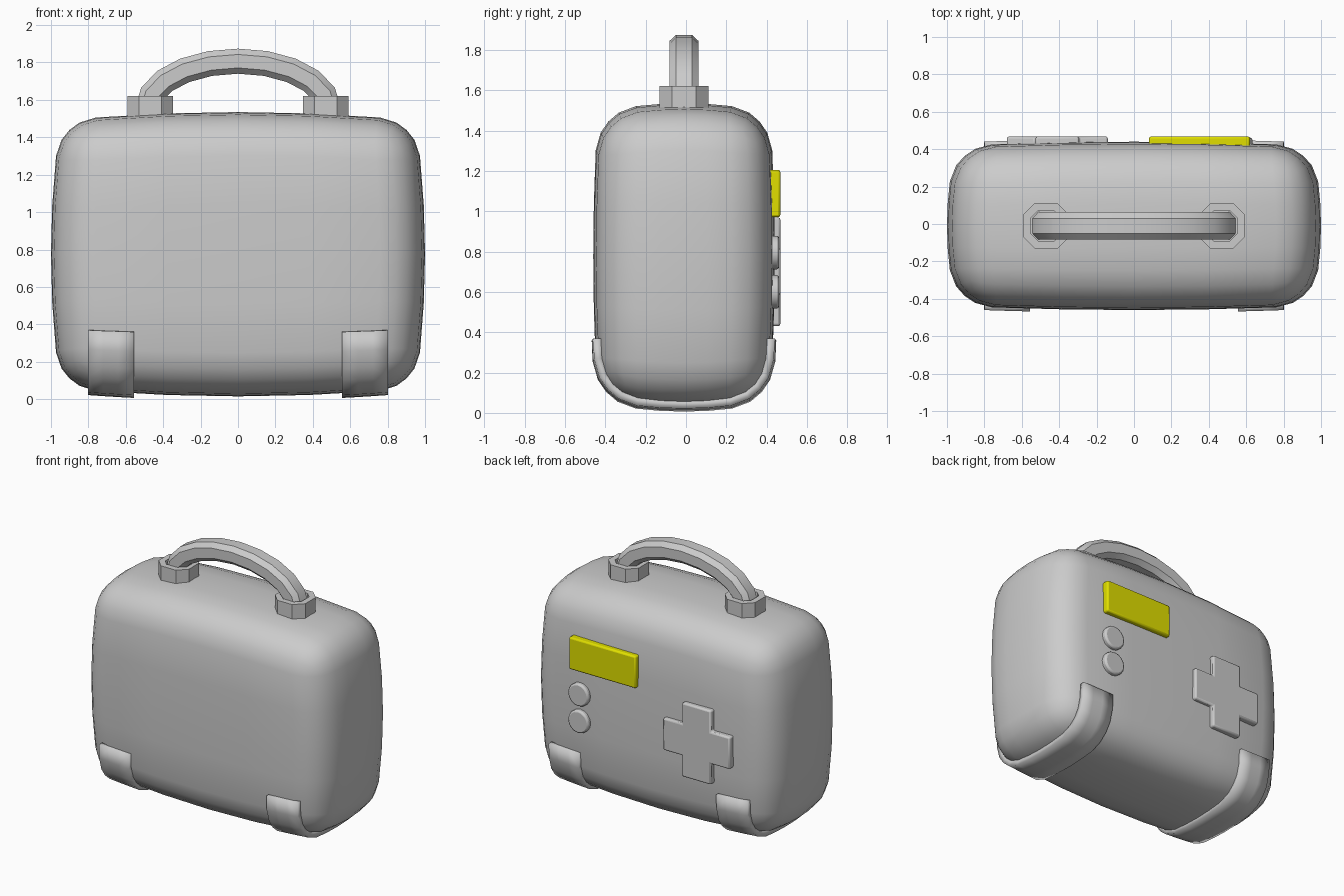
import bpy, bmesh
from math import sin, cos, pi, atan2
from mathutils import Vector

if "Cube" in bpy.data.objects:
    bpy.data.objects.remove(bpy.data.objects["Cube"])

H = Vector((1.0, 0.45, 0.76))      # body half sizes
C = Vector((0, -0.01, 0.775))      # body centre
R = 0.2                            # corner radius


def finish(bm, name, bevel=0, segments=2, angle=30, solidify=0):
    bmesh.ops.recalc_face_normals(bm, faces=bm.faces)
    me = bpy.data.meshes.new(name)
    bm.to_mesh(me)
    bm.free()
    ob = bpy.data.objects.new(name, me)
    bpy.context.collection.objects.link(ob)
    bpy.ops.object.select_all(action='DESELECT')
    ob.select_set(True)
    bpy.context.view_layer.objects.active = ob
    bpy.ops.object.shade_smooth_by_angle(angle=angle * pi / 180)
    if solidify:
        m = ob.modifiers.new("Thickness", 'SOLIDIFY')
        m.thickness, m.offset = solidify, 0
    if bevel:
        m = ob.modifiers.new("Bevel", 'BEVEL')
        m.width, m.segments, m.limit_method = bevel, segments, 'ANGLE'
    return ob


def bulge(p):
    """Make each side of the rounded box swell gently outwards."""
    x, y, z = (p[i] / H[i] for i in range(3))
    return Vector((p.x * (1 - 0.05 * (y * y + z * z)),
                   p.y * (1 - 0.05 * (x * x + z * z)),
                   p.z * (1 - 0.06 * (x * x + y * y))))


def prism(outline, name, y0, y1, bevel=0.012):
    """Extrude an (x, z) outline along y."""
    bm = bmesh.new()
    f = bm.faces.new([bm.verts.new((x, y0, z)) for x, z in outline])
    ext = bmesh.ops.extrude_face_region(bm, geom=[f])
    vs = [v for v in ext['geom'] if isinstance(v, bmesh.types.BMVert)]
    bmesh.ops.translate(bm, verts=vs, vec=(0, y1 - y0, 0))
    return finish(bm, name, bevel)


# Body: sliced box, rounded corners, bulging sides
bm = bmesh.new()
bmesh.ops.create_cube(bm, size=2)
bmesh.ops.scale(bm, vec=H, verts=bm.verts)
for axis in range(3):
    n = Vector((0, 0, 0))
    n[axis] = 1
    flat = H[axis] - R
    for t in (0, flat / 2, flat, flat + R / 2):
        for s in ((1, -1) if t else (1,)):
            bmesh.ops.bisect_plane(bm, geom=bm.verts[:] + bm.edges[:] + bm.faces[:],
                                   plane_co=n * t * s, plane_no=n)
for v in bm.verts:
    inner = Vector([max(-(H[i] - R), min(H[i] - R, v.co[i])) for i in range(3)])
    v.co = C + bulge(inner + (v.co - inner).normalized() * R)
finish(bm, "body", angle=80)

# Bottom straps wrapping under the body
half = [(-H.y, -0.45)]
for a in (0, atan2(1, 2), pi / 4, atan2(2, 1), pi / 2):
    half.append((-(H.y - R) - R * cos(a), -(H.z - R) - R * sin(a)))
half.append((-0.125, -H.z))
section = half + [(0, -H.z)] + [(-y, z) for y, z in reversed(half)]
for side, label in ((-1, "left"), (1, "right")):
    bm = bmesh.new()
    rows = []
    for x in (0.555, 0.64, 0.72, 0.80):
        row = []
        for y, z in section:
            p = bulge(Vector((x, y, z)))
            row.append(bm.verts.new(C + Vector((side * x, p.y, p.z))))
        rows.append(row)
    for a, b in zip(rows, rows[1:]):
        for i in range(len(a) - 1):
            bm.faces.new((a[i], a[i + 1], b[i + 1], b[i]))
    finish(bm, label + "_strap", angle=40, solidify=0.045)

# Handle: octagonal section swept along an elliptical arch
bm = bmesh.new()
ring = [(0.04, 0.067), (0.073, 0.036), (0.073, -0.036), (0.04, -0.067),
        (-0.04, -0.067), (-0.073, -0.036), (-0.073, 0.036), (-0.04, 0.067)]
N = 10
loops = []
for k in range(N + 1):
    a = pi * k / N
    centre = Vector((0.485 * cos(a), -0.01, 1.55 + 0.257 * sin(a)))
    out = Vector((0.257 * cos(a), 0, 0.485 * sin(a))).normalized()
    loops.append([bm.verts.new(centre + out * r + Vector((0, y, 0))) for y, r in ring])
for a, b in zip(loops, loops[1:]):
    for i in range(8):
        j = (i + 1) % 8
        bm.faces.new((a[i], a[j], b[j], b[i]))
bm.faces.new(loops[0])
bm.faces.new(loops[-1])
finish(bm, "handle", angle=30)

# Handle sockets: chamfered cups
h, c = 0.122, 0.06
octagon = [(h, c), (c, h), (-c, h), (-h, c), (-h, -c), (-c, -h), (c, -h), (h, -c)]
for side, label in ((-1, "left"), (1, "right")):
    bm = bmesh.new()
    cx = side * 0.47
    f = bm.faces.new([bm.verts.new((cx + x, y - 0.01, 1.46)) for x, y in octagon])
    ext = bmesh.ops.extrude_face_region(bm, geom=[f])['geom']
    bmesh.ops.translate(bm, verts=[v for v in ext if isinstance(v, bmesh.types.BMVert)],
                        vec=(0, 0, 0.16))
    top = [g for g in ext if isinstance(g, bmesh.types.BMFace)]
    bmesh.ops.recalc_face_normals(bm, faces=bm.faces)
    bmesh.ops.inset_region(bm, faces=top, thickness=0.045)
    ext = bmesh.ops.extrude_face_region(bm, geom=top)['geom']
    bmesh.ops.translate(bm, verts=[v for v in ext if isinstance(v, bmesh.types.BMVert)],
                        vec=(0, 0, -0.04))
    bmesh.ops.delete(bm, geom=top, context='FACES_ONLY')
    finish(bm, label + "_handle_socket")

# Screen panel on the back
screen = prism([(0.08, 0.97), (0.62, 0.97), (0.62, 1.205), (0.08, 1.205)],
               "screen", 0.40, 0.468)
yellow = bpy.data.materials.new("yellow")
yellow.diffuse_color = (0.75, 0.74, 0.0, 1)
yellow.use_nodes = True
yellow.node_tree.nodes["Principled BSDF"].inputs["Base Color"].default_value = yellow.diffuse_color
screen.data.materials.append(yellow)

# Cross-shaped pad on the back
L, W = 0.27, 0.117
cross = [(W, W), (W, L), (-W, L), (-W, W), (-L, W), (-L, -W),
         (-W, -W), (-W, -L), (W, -L), (W, -W), (L, -W), (L, W)]
prism([(x - 0.41, z + 0.70) for x, z in cross], "cross_pad", 0.40, 0.468)

# Round buttons on the back
for z, label in ((0.795, "upper"), (0.6, "lower")):
    prism([(0.55 + 0.083 * cos(i * pi / 8), z + 0.083 * sin(i * pi / 8)) for i in range(16)],
          label + "_button", 0.40, 0.462)
